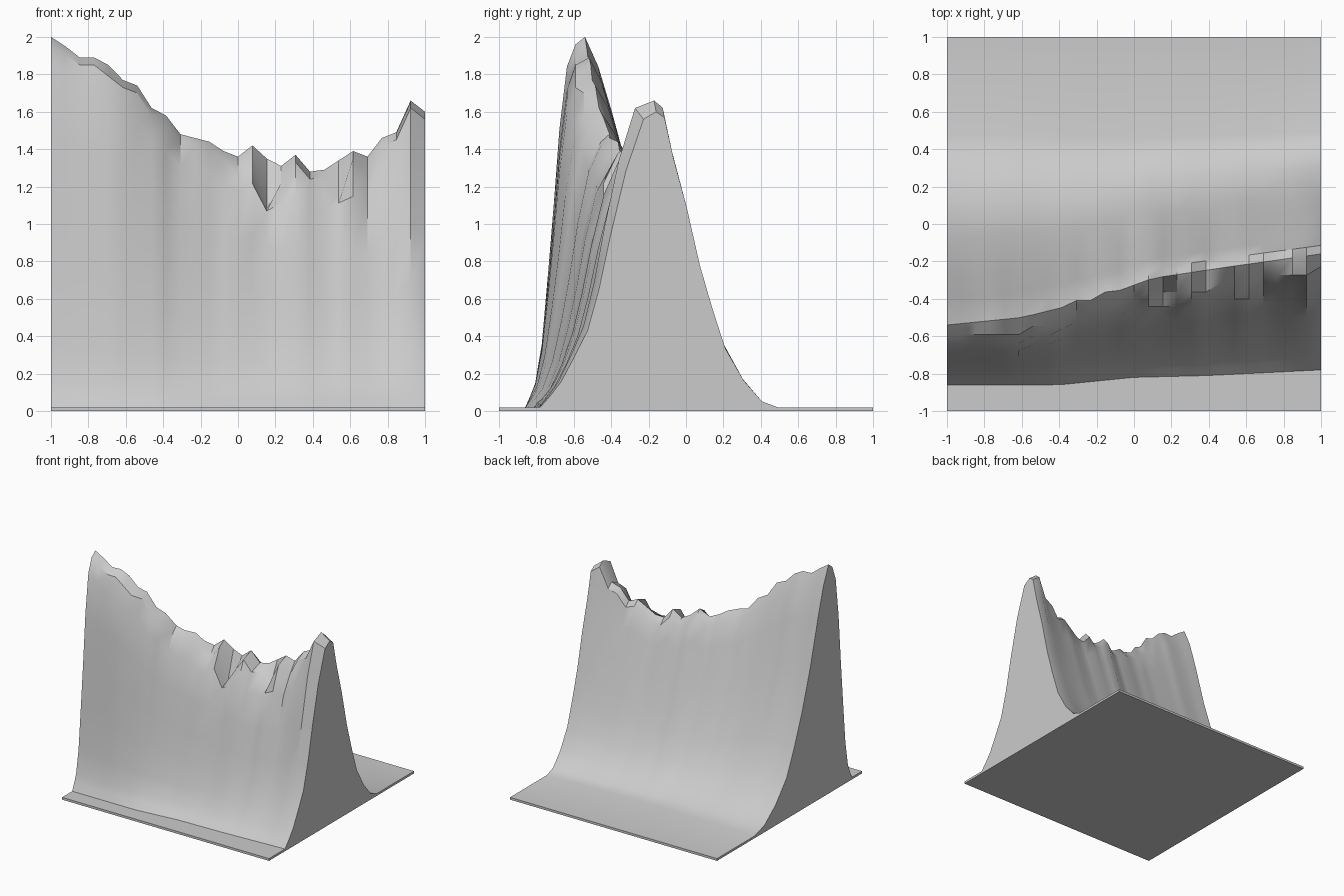
import bpy
import bmesh
import math
from mathutils import Vector, noise

if "Cube" in bpy.data.objects:
    bpy.data.objects.remove(bpy.data.objects["Cube"], do_unlink=True)

COLUMNS = 26
PLATE = 0.02
CELL = 1 / 22


def lerp(a, b, t):
    return a + (b - a) * t


def along(points, x):
    """Piecewise linear lookup through (x, value) points."""
    for (x0, v0), (x1, v1) in zip(points, points[1:]):
        if x <= x1:
            return lerp(v0, v1, (x - x0) / (x1 - x0))
    return points[-1][1]


def snap(value):
    return round(value / CELL) * CELL


# Crest height for each column, from left edge to right edge of the front
crest_height = [2, 1.95, 1.89, 1.89, 1.85, 1.77, 1.74, 1.62, 1.58, 1.48, 1.46, 1.44, 1.39, 1.36,
                1.42, 1.35, 1.31, 1.37, 1.28, 1.29, 1.34, 1.39, 1.36, 1.46, 1.49, 1.66, 1.6]
# Chips broken out of the front lip of the crest
notches = {4: 1.79, 13: 1.25, 15: 1.08, 16: 1.22, 20: 1.15, 22: 1.27}

# Plan lines: foot of the cliff, front lip, crest and foot of the rear slope
cliff_foot = [(-1, -0.86), (-0.4, -0.86), (0, -0.82), (0.4, -0.81), (1, -0.78)]
front_lip = [(-1, -0.59), (-0.6, -0.57), (-0.3, -0.47), (0, -0.39), (0.5, -0.33), (1, -0.24)]
crest_line = [(-1, -0.54), (-0.6, -0.5), (-0.2, -0.4), (0.1, -0.29), (0.5, -0.23), (1, -0.16)]
rear_foot = [(-1, 0.48), (0, 0.46), (1, 0.49)]

# Slope shapes: (distance, height at one end, height at the other end)
cliff_shape = [(0, 0, 0), (0.1, 0.03, 0.04), (0.2, 0.065, 0.085), (0.33, 0.17, 0.17),
               (0.46, 0.37, 0.26), (0.57, 0.55, 0.4), (0.68, 0.75, 0.58), (0.83, 0.92, 0.8)]
rear_shape = [(0.07, 0.92, 0.98), (0.14, 0.8, 0.85), (0.25, 0.59, 0.68), (0.36, 0.42, 0.48),
              (0.46, 0.29, 0.34), (0.57, 0.17, 0.2), (0.72, 0.08, 0.09), (0.87, 0.02, 0.02), (1, 0, 0)]


def column_points(i):
    """Cross-section of the ridge at one column, front to back."""
    x = -1 + 2 * i / COLUMNS
    mix = (x + 1) / 2
    top = crest_height[i] - PLATE
    foot, rear = along(cliff_foot, x), along(rear_foot, x)
    lip, crest = snap(along(front_lip, x)), along(crest_line, x)
    crest = max(crest, lip + CELL)
    lip_height = notches.get(i, crest_height[i] - 0.04)

    points = [Vector((x, -1, PLATE))]
    for d, a, b in cliff_shape:
        z = PLATE + top * lerp(a, b, mix)
        points.append(Vector((x, lerp(foot, lip, d), min(z, lip_height - 0.01))))
    points.append(Vector((x, lip, lip_height)))
    points.append(Vector((x, crest, crest_height[i])))
    for d, a, b in rear_shape:
        p = lerp(a, b, mix)
        y = lerp(crest, rear, d)
        ripple = noise.noise(Vector((x * 5, y * 4, 3))) * 0.12 * p * (1 - p)
        points.append(Vector((x, y, PLATE + top * p + ripple)))
    points.append(Vector((x, 1, PLATE)))
    return points


# Stone colour
stone = bpy.data.materials.new("grey_stone")
stone.use_nodes = True
stone.diffuse_color = (0.6, 0.6, 0.6, 1)
stone.node_tree.nodes["Principled BSDF"].inputs["Base Color"].default_value = (0.6, 0.6, 0.6, 1)

# Ridge surface
bm = bmesh.new()
grid = [[bm.verts.new(p) for p in column_points(i)] for i in range(COLUMNS + 1)]
for left, right in zip(grid, grid[1:]):
    for j in range(len(left) - 1):
        bm.faces.new((left[j], right[j], right[j + 1], left[j + 1]))

# Plate edges and underside
front = [bm.verts.new((c[0].co.x, -1, 0)) for c in grid]
back = [bm.verts.new((c[-1].co.x, 1, 0)) for c in grid]
for i in range(COLUMNS):
    bm.faces.new((front[i], front[i + 1], grid[i + 1][0], grid[i][0]))
    bm.faces.new((back[i + 1], back[i], grid[i][-1], grid[i + 1][-1]))
    bm.faces.new((front[i + 1], front[i], back[i], back[i + 1]))

# Flat cut ends
bm.faces.new([front[-1], back[-1]] + grid[-1][::-1])
bm.faces.new([back[0], front[0]] + grid[0])
bmesh.ops.recalc_face_normals(bm, faces=bm.faces[:])

mesh = bpy.data.meshes.new("mountain_ridge")
bm.to_mesh(mesh)
bm.free()
mesh.materials.append(stone)
ridge = bpy.data.objects.new("mountain_ridge", mesh)
bpy.context.collection.objects.link(ridge)

# Smooth slopes with crisp crest and cut ends
bpy.ops.object.select_all(action='DESELECT')
ridge.select_set(True)
bpy.context.view_layer.objects.active = ridge
bpy.ops.object.shade_smooth_by_angle(angle=math.radians(35))
